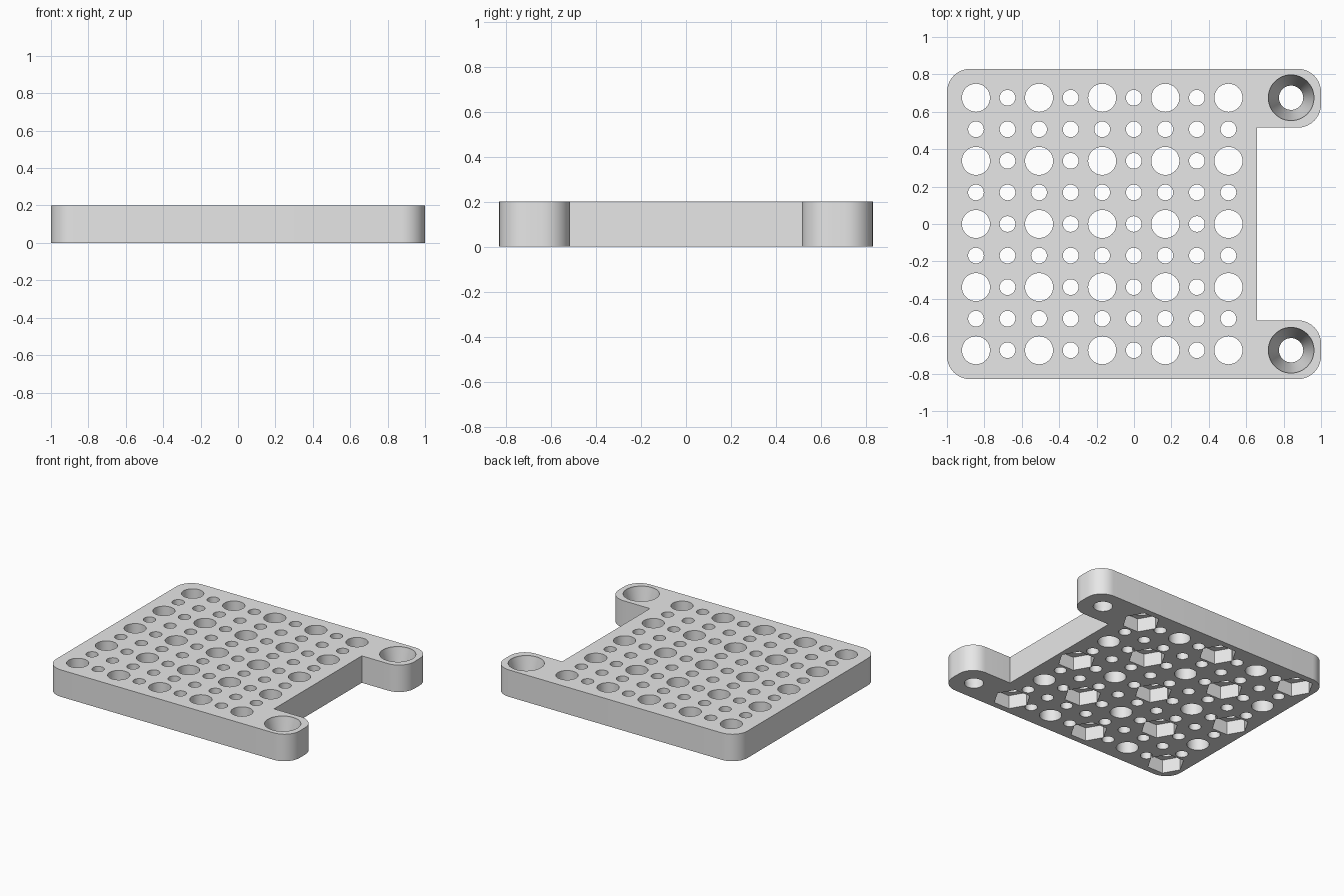
import bpy, bmesh
from math import cos, sin, pi, radians
from mathutils import Vector

cube = bpy.data.objects.get("Cube")
if cube:
    bpy.data.objects.remove(cube, do_unlink=True)

THICK = 0.2
HALF_Y = 0.83
PITCH = 0.16875
GRID_X = -0.845
TAB_X, TAB_Y = 0.84, 0.675

grey = bpy.data.materials.new("light_grey")
grey.use_nodes = True
grey.diffuse_color = (0.8, 0.8, 0.8, 1)
grey.node_tree.nodes["Principled BSDF"].inputs["Base Color"].default_value = (0.8, 0.8, 0.8, 1)


def make_object(name, bm):
    bmesh.ops.recalc_face_normals(bm, faces=bm.faces)
    mesh = bpy.data.meshes.new(name)
    bm.to_mesh(mesh)
    bm.free()
    mesh.materials.append(grey)
    obj = bpy.data.objects.new(name, mesh)
    bpy.context.collection.objects.link(obj)
    return obj


def add_lathe(bm, x, y, rings, sides):
    """Closed round or polygonal plug; rings are (radius, z) from bottom to top."""
    loops = [[bm.verts.new((x + r * cos(2 * pi * k / sides), y + r * sin(2 * pi * k / sides), z))
              for k in range(sides)] for r, z in rings]
    bm.faces.new(loops[0][::-1])
    bm.faces.new(loops[-1])
    for a, b in zip(loops, loops[1:]):
        for k in range(sides):
            n = (k + 1) % sides
            bm.faces.new((a[k], a[n], b[n], b[k]))


def rounded_outline(corners, steps=10):
    """Turn (x, y, radius) right-angle corners into a filleted outline."""
    points = []
    for i, (x, y, r) in enumerate(corners):
        p = Vector((x, y))
        if r == 0:
            points.append(p)
            continue
        to_prev = (Vector(corners[i - 1][:2]) - p).normalized()
        to_next = (Vector(corners[(i + 1) % len(corners)][:2]) - p).normalized()
        centre = p + r * (to_prev + to_next)
        for s in range(steps + 1):
            a = pi / 2 * s / steps
            points.append(centre - r * (to_next * cos(a) + to_prev * sin(a)))
    return points


# Plate with two rounded mounting tabs
R = 0.125
corners = [(-1, -HALF_Y, R), (1, -HALF_Y, R), (1, -0.515, R), (0.657, -0.515, 0),
           (0.657, 0.515, 0), (1, 0.515, R), (1, HALF_Y, R), (-1, HALF_Y, R)]
bm = bmesh.new()
base = bm.faces.new([bm.verts.new((p.x, p.y, 0)) for p in rounded_outline(corners)])
top = bmesh.ops.extrude_face_region(bm, geom=[base])["geom"]
bmesh.ops.translate(bm, vec=(0, 0, THICK), verts=[v for v in top if isinstance(v, bmesh.types.BMVert)])
plate = make_object("perforated_plate", bm)

# Cutters: large and small through holes, tapered tab holes, hexagonal pockets underneath
holes, pockets = bmesh.new(), bmesh.new()
for i in range(9):
    for j in range(9):
        x, y = GRID_X + i * PITCH, (j - 4) * PITCH
        large = i % 2 == 0 and j % 2 == 0
        radius = 0.075 if large else 0.042
        add_lathe(holes, x, y, [(radius, -0.05), (radius, THICK + 0.05)], 40 if large else 28)
        if large and (i + j) % 4 == 0:
            add_lathe(pockets, x, y, [(0.127, -0.05), (0.127, THICK / 2)], 6)
for side in (-1, 1):
    add_lathe(holes, TAB_X, side * TAB_Y,
              [(0.065, -0.05), (0.065, 0.03), (0.122, THICK - 0.01), (0.122, THICK + 0.05)], 48)

cutters = [make_object("hole_cutter", holes), make_object("hex_pocket_cutter", pockets)]
bpy.ops.object.select_all(action="DESELECT")
bpy.context.view_layer.objects.active = plate
plate.select_set(True)
for cutter in cutters:
    cutter.hide_render = True
    mod = plate.modifiers.new(cutter.name, "BOOLEAN")
    mod.operation = "DIFFERENCE"
    mod.solver = "EXACT"
    mod.object = cutter
    bpy.ops.object.modifier_apply(modifier=mod.name)
for cutter in cutters:
    bpy.data.objects.remove(cutter, do_unlink=True)

bpy.ops.object.shade_smooth_by_angle(angle=radians(30))
